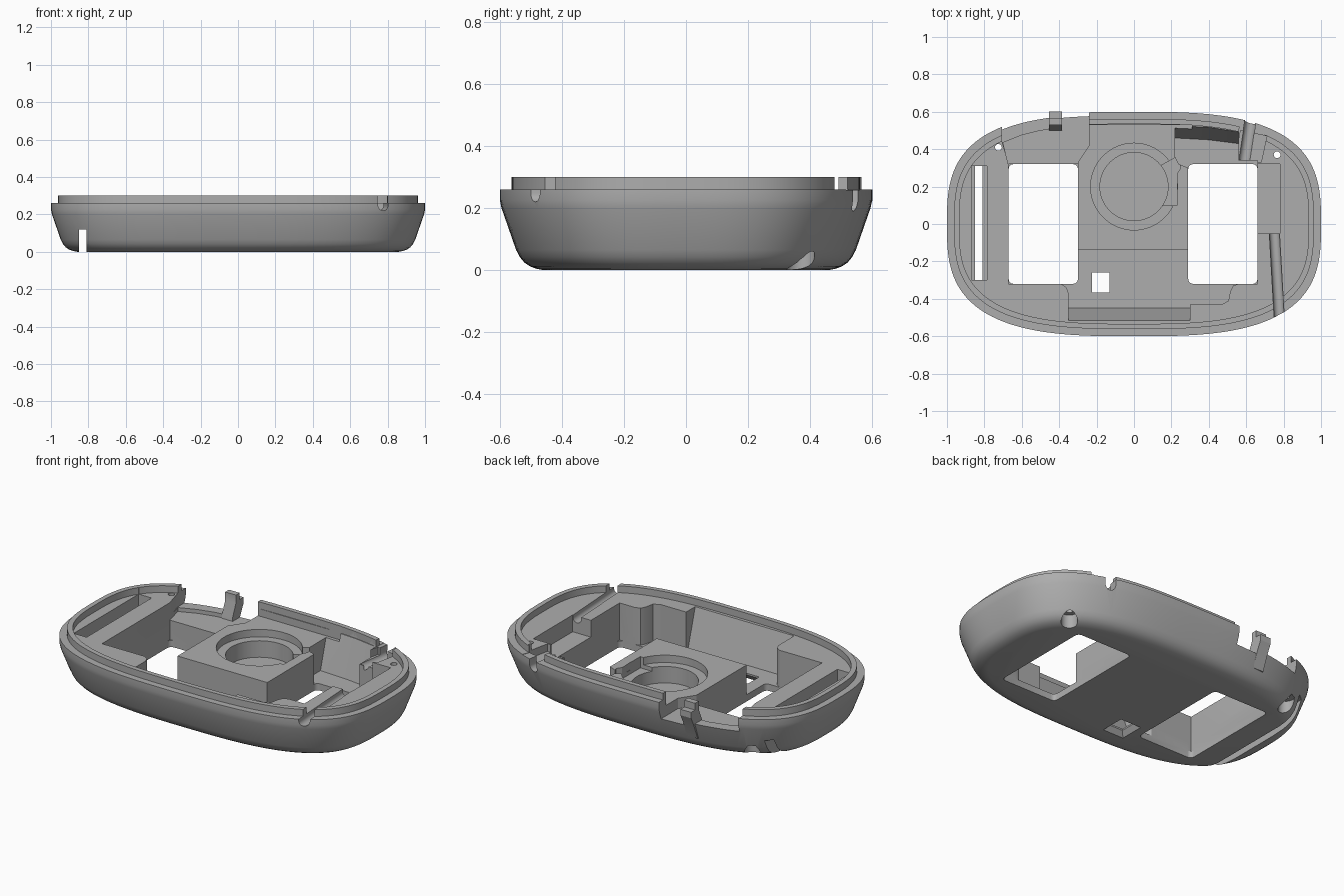
import bpy, bmesh
from math import cos, sin, pi, copysign
from mathutils import Vector

if "Cube" in bpy.data.objects:
    bpy.data.objects.remove(bpy.data.objects["Cube"])

grey = bpy.data.materials.new("plain_grey")
grey.use_nodes = True
grey.diffuse_color = (0.42, 0.42, 0.42, 1)
grey.node_tree.nodes["Principled BSDF"].inputs["Base Color"].default_value = (0.42, 0.42, 0.42, 1)


def finish(name, bm):
    bmesh.ops.recalc_face_normals(bm, faces=bm.faces)
    mesh = bpy.data.meshes.new(name)
    bm.to_mesh(mesh)
    bm.free()
    mesh.materials.append(grey)
    obj = bpy.data.objects.new(name, mesh)
    bpy.context.collection.objects.link(obj)
    return obj


def loft(name, rings):
    """Closed solid through rings of equal point count."""
    bm = bmesh.new()
    rows = [[bm.verts.new(p) for p in ring] for ring in rings]
    n = len(rows[0])
    for low, high in zip(rows, rows[1:]):
        for i in range(n):
            j = (i + 1) % n
            bm.faces.new((low[i], low[j], high[j], high[i]))
    bm.faces.new(rows[0][::-1])
    bm.faces.new(rows[-1])
    return finish(name, bm)


def outline(z, inset, count=144):
    """Rounded oblong outline, inset from the widest edge."""
    ring = []
    for i in range(count):
        t = 2 * pi * (i + 0.5) / count
        c, s = cos(t), sin(t)
        ring.append(((1 - inset) * copysign(abs(c) ** (2 / 3), c),
                     (0.6 - inset) * copysign(abs(s) ** (2 / 3), s), z))
    return ring


def select(obj):
    bpy.ops.object.select_all(action="DESELECT")
    obj.select_set(True)
    bpy.context.view_layer.objects.active = obj


def cut(tool):
    mod = shell.modifiers.new("cut", "BOOLEAN")
    mod.operation = "DIFFERENCE"
    mod.solver = "EXACT"
    mod.object = tool
    select(shell)
    bpy.ops.object.modifier_apply(modifier=mod.name)
    bpy.data.objects.remove(tool)


def cut_prism(points, z0, z1=0.5, base=None):
    """Cut a vertical prism; base gives a different lower outline for sloped walls."""
    cut(loft("cutter", [[(x, y, z0) for x, y in base or points],
                        [(x, y, z1) for x, y in points]]))


def rect(x0, x1, y0, y1, r=0):
    if not r:
        return [(x0, y0), (x1, y0), (x1, y1), (x0, y1)]
    corners = ((x1 - r, y1 - r), (x0 + r, y1 - r), (x0 + r, y0 + r), (x1 - r, y0 + r))
    return [(cx + r * cos((q + k / 4) * pi / 2), cy + r * sin((q + k / 4) * pi / 2))
            for q, (cx, cy) in enumerate(corners) for k in range(5)]


def circle(x, y, r, n=64):
    return [(x + r * cos(2 * pi * i / n), y + r * sin(2 * pi * i / n)) for i in range(n)]


def cut_channel(p, q, r, z):
    """Cut a round-bottomed open channel from p to q."""
    p, q = Vector(p), Vector(q)
    d = (q - p).normalized()
    side = Vector((d.y, -d.x))
    section = [(r, 0.5), (-r, 0.5)] + [(-r * cos(pi * k / 12), z - r * sin(pi * k / 12))
                                       for k in range(13)]
    cut(loft("cutter", [[(*(end + side * s), h) for s, h in section] for end in (p, q)]))


# Outer shell with rounded underside, rim step, lip and deck
profile = [(0, 0.14), (0.004, 0.118), (0.012, 0.097), (0.024, 0.079), (0.042, 0.064),
           (0.065, 0.052), (0.2, 0.005), (0.225, 0), (0.26, 0), (0.26, 0.038),
           (0.3, 0.038), (0.3, 0.066), (0.26, 0.066)]
shell = loft("case_shell", [outline(z, i) for z, i in profile])

# Deep U-shaped cavity around the central block
cut_prism([(-0.67, 0.32), (-0.67, -0.32), (-0.39, -0.32), (-0.36, -0.34), (-0.35, -0.37),
           (-0.35, -0.45), (0.3, -0.45), (0.3, -0.43), (0.47, -0.43), (0.505, -0.41),
           (0.515, -0.36), (0.53, -0.33), (0.56, -0.32), (0.66, -0.32), (0.66, 0.34),
           (0.56, 0.34), (0.56, 0.42), (0.22, 0.42), (0.22, 0.36), (0.24, 0.32),
           (0.29, 0.3), (0.29, -0.14), (-0.3, -0.14), (-0.3, 0.32)], 0.04)

# Sloped cavity walls at the front and back
cut_prism(rect(-0.35, 0.3, -0.518, -0.3), 0.04, 0.27, rect(-0.35, 0.3, -0.45, -0.3))
cut_prism([(0.22, 0.38), (0.56, 0.38), (0.56, 0.495), (0.4, 0.52), (0.22, 0.528)], 0.04, 0.27,
          [(0.22, 0.38), (0.56, 0.38), (0.56, 0.43), (0.4, 0.45), (0.22, 0.46)])

# Lowered block top, with the round stepped recess and its side notch
cut_prism(rect(-0.31, 0.31, -0.15, 0.53), 0.217)
cut_prism(circle(0, 0.2, 0.232), 0.173)
cut_prism(circle(0, 0.2, 0.182), 0.075)
cut_prism([(0.14, 0.1), (0.23, 0.1), (0.23, 0.27), (0.25, 0.3), (0.23, 0.36), (0.14, 0.31)], 0.15)

# Gap in the back rim and the shelf behind the window
cut_prism([(-0.67, 0.32), (-0.24, 0.42), (-0.24, 0.8), (-0.71, 0.8), (-0.705, 0.44)], 0.178)
cut_prism([(-0.67, 0.31), (-0.3, 0.31), (-0.3, 0.33), (-0.24, 0.42), (-0.24, 0.8), (-0.38, 0.8),
           (-0.39, 0.51), (-0.5, 0.5), (-0.6, 0.475), (-0.7, 0.435)], 0.155)

# Windows and the small flared square hole through the floor
for x0, x1 in ((-0.67, -0.3), (0.29, 0.66)):
    cut_prism(rect(x0, x1, -0.32, 0.32, 0.025), -0.1, 0.1)
cut_prism(rect(-0.225, -0.13, -0.365, -0.26), -0.1, 0.1)
cut_prism(rect(-0.225, -0.13, -0.365, -0.26), -0.005, 0.03, rect(-0.25, -0.105, -0.39, -0.235))

# Strap slot at one end, narrow below and wide above
cut_prism(rect(-0.85, -0.81, -0.5, 0.5), -0.1, 0.12)
cut_prism(rect(-0.87, -0.785, -0.3, 0.31), 0.1)

# Stepped shelves at the other end
cut_prism(rect(0.65, 0.78, -0.05, 0.32), 0.16)
cut_prism([(0.54, 0.33), (0.68, 0.33), (0.71, 0.47), (0.57, 0.5)], 0.215)
cut_prism([(0.56, 0.48), (0.69, 0.455), (0.735, 0.58), (0.575, 0.65)], 0.258)

# Cable channels through the rim
cut_channel((0.75, -0.04), (0.785, -0.65), 0.027, 0.247)
cut_channel((0.59, 0.34), (0.645, 0.7), 0.03, 0.22)

# Screw holes with counterbores underneath
for x, y in ((0.765, 0.37), (-0.725, 0.41)):
    cut_prism(circle(x, y, 0.018, 24), -0.1)
    cut_prism(circle(x, y, 0.045, 32), -0.1, 0.08)

# Upright clip standing in the rim gap
clip_profile = [(0.5, 0.08), (0.54, 0.08), (0.575, 0.17), (0.602, 0.225), (0.602, 0.26),
                (0.565, 0.26), (0.565, 0.3), (0.53, 0.3), (0.53, 0.25), (0.5, 0.18)]
clip = loft("rim_clip", [[(x, y, z) for y, z in clip_profile] for x in (-0.455, -0.385)])

# Smooth curved walls while keeping machined edges crisp
for part in (shell, clip):
    select(part)
    bpy.ops.object.shade_smooth_by_angle(angle=pi / 7)
